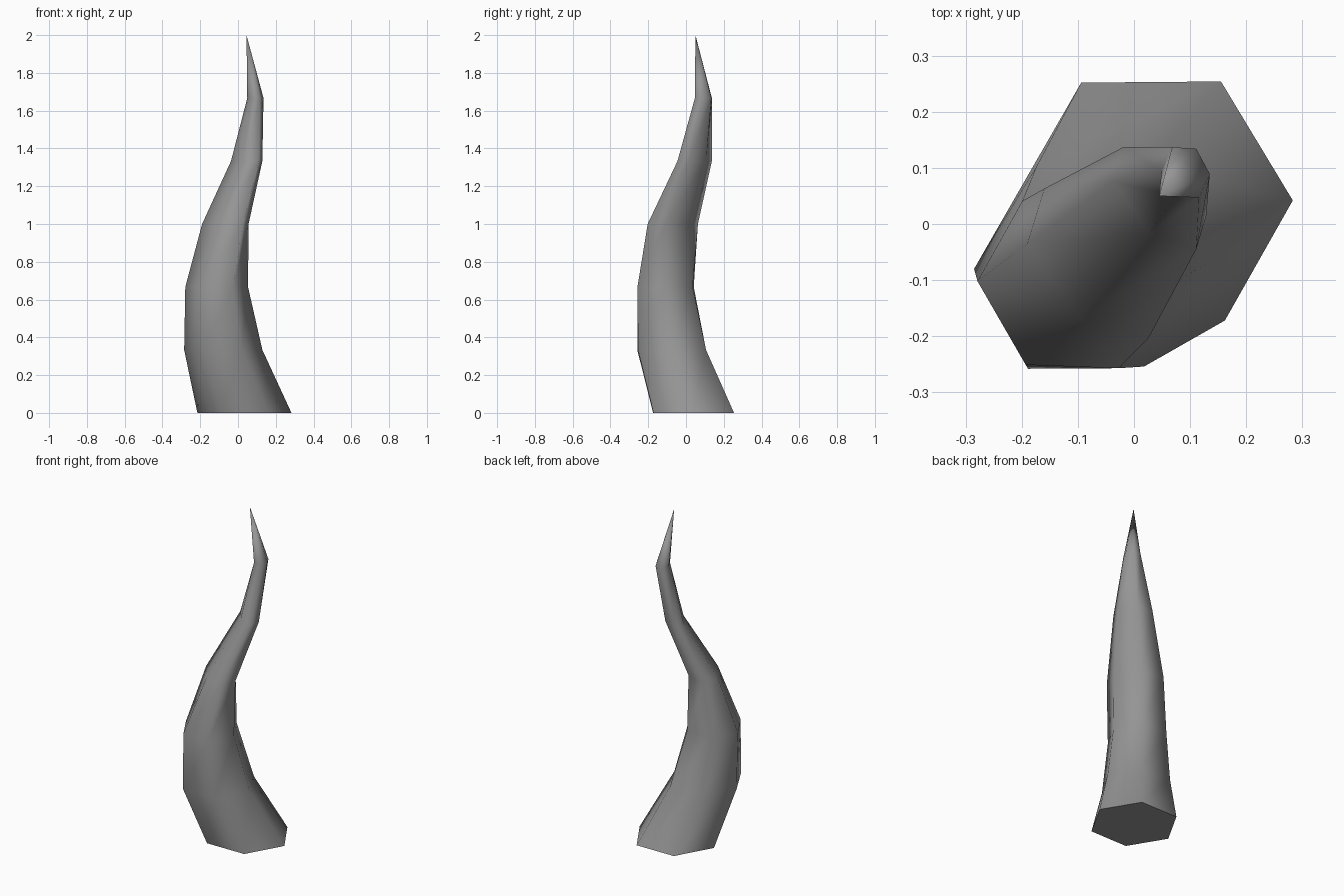
import bpy
import bmesh
from mathutils import Vector

cube = bpy.data.objects.get("Cube")
if cube:
    bpy.data.objects.remove(cube, do_unlink=True)

# One plain grey material
grey = bpy.data.materials.new("horn grey")
grey.use_nodes = True
colour = (0.3, 0.3, 0.3, 1)
grey.diffuse_color = colour
grey.node_tree.nodes["Principled BSDF"].inputs["Base Color"].default_value = colour

# Six-sided cross-sections at equal heights: centre and two neighbouring spokes
sections = [
    ((0.034, 0.04), (0.249, 0.002), (0.121, 0.214)),
    ((-0.078, -0.076), (0.207, 0.004), (0.111, 0.182)),
    ((-0.113, -0.108), (0.166, -0.006), (0.08, 0.143)),
    ((-0.067, -0.07), (0.123, -0.035), (0.03, 0.098)),
    ((0.046, 0.046), (0.083, -0.03), (0.018, 0.061)),
    ((0.092, 0.092), (0.043, -0.003), (0.019, 0.042)),
]
tip = (0.045, 0.05, 2)
step = 2 / len(sections)

bm = bmesh.new()
rings = []
for i, (centre, a, b) in enumerate(sections):
    c, a, b = Vector(centre), Vector(a), Vector(b)
    spokes = (a, b, b - a, -a, -b, a - b)
    rings.append([bm.verts.new((*(c + s), i * step)) for s in spokes])

# Curved sides, pointed tip and flat base
for low, high in zip(rings, rings[1:]):
    for k in range(6):
        n = (k + 1) % 6
        bm.faces.new((low[k], low[n], high[n], high[k]))
point = bm.verts.new(tip)
for k in range(6):
    bm.faces.new((rings[-1][k], rings[-1][(k + 1) % 6], point))
for f in bm.faces:
    f.smooth = True
base = bm.faces.new(rings[0][::-1])
for e in base.edges:
    e.smooth = False

mesh = bpy.data.meshes.new("curved_horn")
bm.to_mesh(mesh)
bm.free()
mesh.materials.append(grey)
horn = bpy.data.objects.new("curved_horn", mesh)
bpy.context.collection.objects.link(horn)
